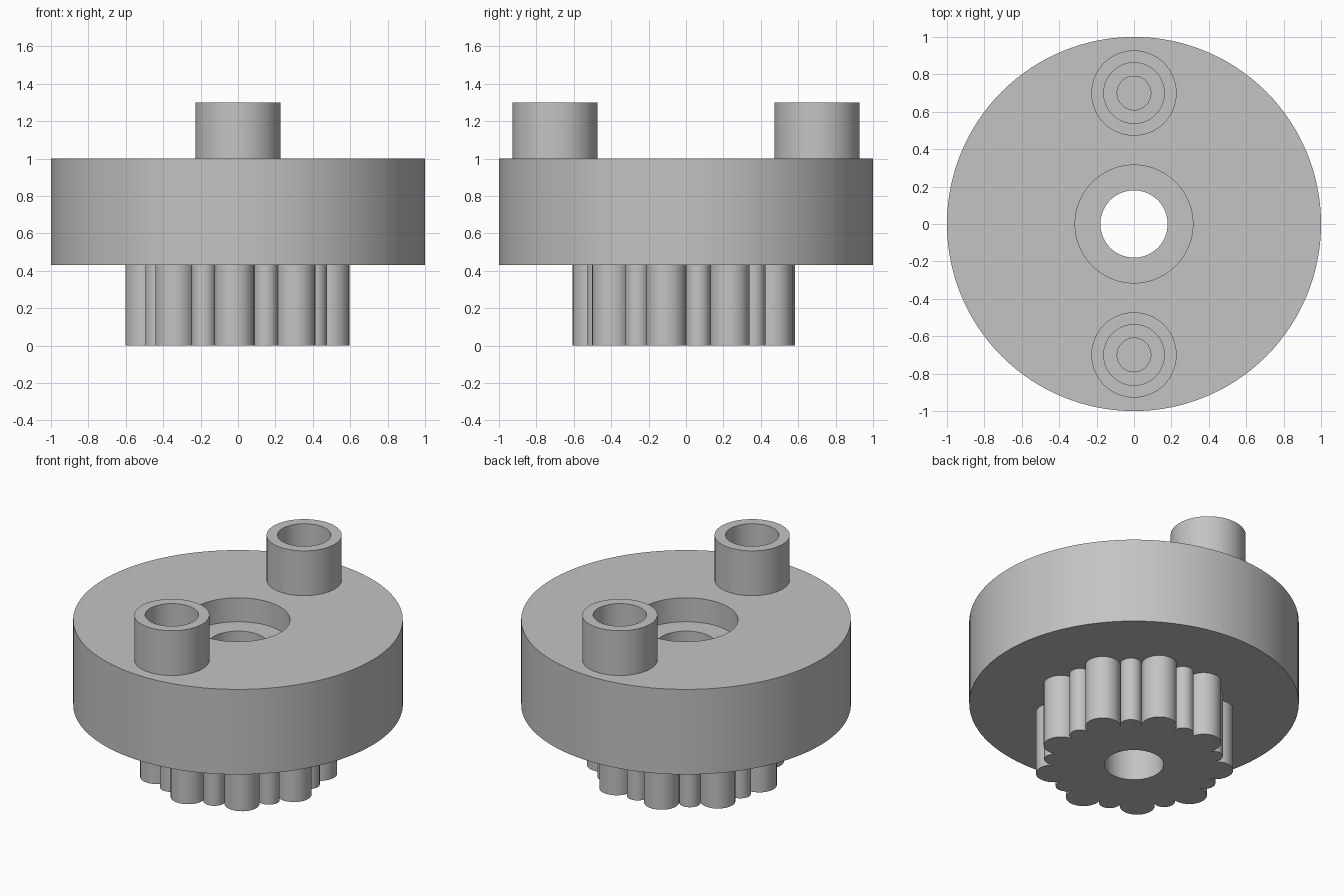
import bpy, bmesh
from math import radians, cos, sin, atan2, pi
from mathutils import Vector

old = bpy.data.objects.get("Cube")
if old:
    bpy.data.objects.remove(old, do_unlink=True)

grey = bpy.data.materials.new("plain grey")
grey.use_nodes = True
colour = (0.55, 0.55, 0.55, 1)
grey.diffuse_color = colour
grey.node_tree.nodes["Principled BSDF"].inputs["Base Color"].default_value = colour

DISC_LOW, DISC_TOP, PIN_TOP = 0.43, 1.0, 1.3
PIN_Y = 0.7
BORE = 0.18


def circle(radius, count=96, y=0):
    return [Vector((radius * cos(2 * pi * i / count), y + radius * sin(2 * pi * i / count)))
            for i in range(count)]


def prism(name, outline, low, high):
    """Extrude a closed outline upwards."""
    bm = bmesh.new()
    face = bm.faces.new([bm.verts.new((p.x, p.y, low)) for p in outline])
    ext = bmesh.ops.extrude_face_region(bm, geom=[face])
    tops = [g for g in ext["geom"] if isinstance(g, bmesh.types.BMVert)]
    bmesh.ops.translate(bm, verts=tops, vec=(0, 0, high - low))
    bmesh.ops.recalc_face_normals(bm, faces=bm.faces)
    mesh = bpy.data.meshes.new(name)
    bm.to_mesh(mesh)
    bm.free()
    mesh.materials.append(grey)
    obj = bpy.data.objects.new(name, mesh)
    bpy.context.collection.objects.link(obj)
    return obj


def select(obj):
    bpy.ops.object.select_all(action="DESELECT")
    obj.select_set(True)
    bpy.context.view_layer.objects.active = obj


def drill(obj, radius, low, high, y=0):
    """Cut a round vertical hole."""
    cutter = prism("cutter", circle(radius, y=y), low, high)
    cutter.hide_render = True
    select(obj)
    mod = obj.modifiers.new("hole", "BOOLEAN")
    mod.operation, mod.solver, mod.object = "DIFFERENCE", "EXACT", cutter
    bpy.ops.object.modifier_apply(modifier=mod.name)
    bpy.data.objects.remove(cutter, do_unlink=True)


def arc(centre, radius, start, sweep, count):
    return [centre + radius * Vector((cos(start + sweep * i / count), sin(start + sweep * i / count)))
            for i in range(count)]


def gear_outline(teeth=9, phase=radians(87.8), tip_at=0.485, tip_r=0.065, gap_at=0.5):
    """Round tooth tips joined tangentially by round hollows."""
    def polar(radius, angle):
        return Vector((radius * cos(angle), radius * sin(angle)))
    half = pi / teeth
    tip, gap = polar(tip_at, 0), polar(gap_at, half)
    link = gap - tip
    gap_r = link.length - tip_r
    lean = atan2(link.y, link.x)          # direction from tip centre to hollow centre
    gap_start = lean + pi
    gap_sweep = 2 * (half + pi - gap_start) + 2 * pi
    while gap_sweep > pi * 1.5:
        gap_sweep -= 2 * pi
    points = []
    for k in range(teeth):
        turn = phase + 2 * half * k
        points += arc(polar(tip_at, turn), tip_r, turn - lean, 2 * lean, 14)
        points += arc(polar(gap_at, turn + half), gap_r, turn + gap_start, gap_sweep, 16)
    return points


# Main disc with a stepped centre hole and two blind screw holes
disc = prism("disc", circle(1.0, 128), DISC_LOW, DISC_TOP)
drill(disc, BORE, 0.3, 1.2)
drill(disc, 0.315, DISC_TOP - 0.16, 1.2)
for y in (-PIN_Y, PIN_Y):
    drill(disc, 0.09, 0.7, 1.2, y)

# Toothed gear underneath
gear = prism("gear", gear_outline(), 0, DISC_LOW)
drill(gear, BORE, -0.2, 0.6)

# Hollow pins on top
parts = [disc, gear]
for name, y in (("front_pin", -PIN_Y), ("back_pin", PIN_Y)):
    pin = prism(name, circle(0.228, 64, y), DISC_TOP, PIN_TOP)
    drill(pin, 0.162, DISC_TOP - 0.2, PIN_TOP + 0.2, y)
    parts.append(pin)

for obj in parts:
    select(obj)
    bpy.ops.object.shade_smooth_by_angle(angle=radians(35))
